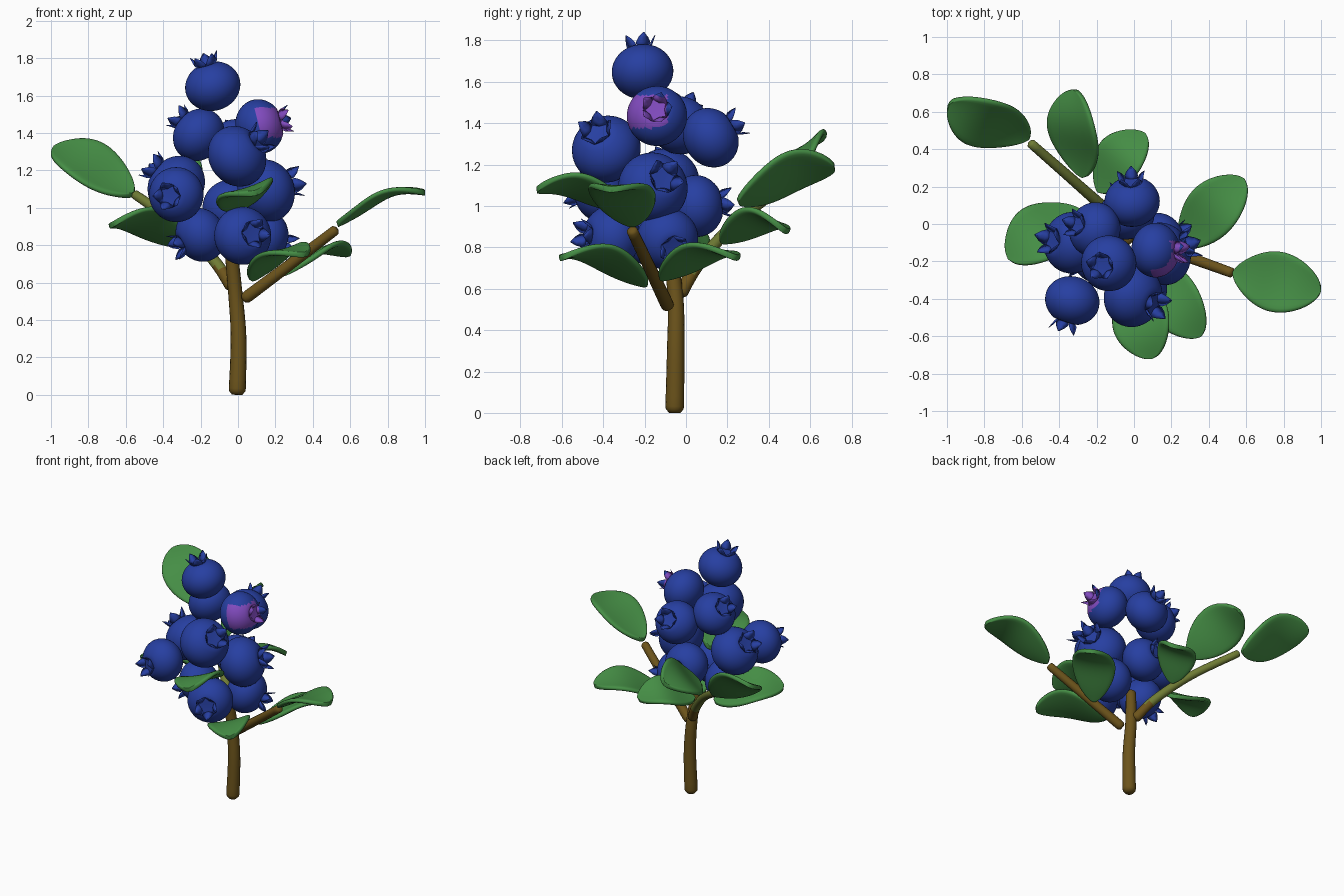
import bpy, bmesh, math
from mathutils import Vector, Quaternion

if "Cube" in bpy.data.objects:
    bpy.data.objects.remove(bpy.data.objects["Cube"])


def mat(name, r, g, b):
    m = bpy.data.materials.new(name)
    m.diffuse_color = (r, g, b, 1)
    m.use_nodes = True
    m.node_tree.nodes["Principled BSDF"].inputs["Base Color"].default_value = m.diffuse_color
    return m


BLUE = mat("berry blue", .02, .05, .36)
PURPLE = mat("blush purple", .22, .07, .52)
GREEN = mat("leaf green", .06, .27, .06)
BROWN = mat("bark brown", .15, .088, .011)
OLIVE = mat("young stem olive", .16, .2, .035)


def finish(bm, name, mats):
    bmesh.ops.remove_doubles(bm, verts=bm.verts, dist=1e-4)
    bmesh.ops.recalc_face_normals(bm, faces=bm.faces)
    for f in bm.faces:
        f.smooth = True
    me = bpy.data.meshes.new(name)
    bm.to_mesh(me)
    bm.free()
    for m in mats:
        me.materials.append(m)
    ob = bpy.data.objects.new(name, me)
    bpy.context.collection.objects.link(ob)
    return ob


# Berry: oblate lathe with a dimple, plus a crown of five pointed sepals
def berry(name, c, axis, r, blush=False):
    q = Vector((0, 0, 1)).rotation_difference(Vector(axis))
    c = Vector(c)
    bm = bmesh.new()
    n, m = 48, 26
    rings = []
    for i in range(m + 1):
        a = math.pi * i / m
        rad, h = r * math.sin(a), -.88 * r * math.cos(a)
        if h > 0 and rad < .42 * r:          # sink the dimple
            h -= .1 * r * (1 - (rad / (.42 * r)) ** 2)
        rings.append([bm.verts.new((rad * math.cos(2 * math.pi * k / n),
                                    rad * math.sin(2 * math.pi * k / n), h)) for k in range(n)])
    for a, b in zip(rings, rings[1:]):
        for k in range(n):
            bm.faces.new((a[k], a[(k + 1) % n], b[(k + 1) % n], b[k]))
    # Sepals: (radius, height, half width, half thickness) along each one
    steps = [(.24, .70, .17, .04), (.36, .88, .25, .045), (.43, 1.03, .17, .035), (.52, 1.18, .02, .012)]
    for k in range(5):
        ang = 2 * math.pi * k / 5 + .3
        e = Vector((math.cos(ang), math.sin(ang), 0))
        s = Vector((-e.y, e.x, 0))
        prev = None
        for rad, h, w, t in steps:
            p = e * rad + Vector((0, 0, h))
            ring = [bm.verts.new((p + d) * r) for d in (s * w, e * t, -s * w, -e * t)]
            if prev:
                for j in range(4):
                    bm.faces.new((prev[j], prev[(j + 1) % 4], ring[(j + 1) % 4], ring[j]))
            else:
                bm.faces.new(ring[::-1])
            prev = ring
        bm.faces.new(prev)
    if blush:                                 # one painted patch on the crown side
        for f in bm.faces:
            p = f.calc_center_median()
            d = q @ p
            if p.z > 0 and d.y < .05 and -.06 + .6 * max(d.y, 0) < d.z < .1:
                f.material_index = 1
    for v in bm.verts:
        v.co = q @ v.co + c
    return finish(bm, name, [BLUE, PURPLE])


BERRIES = [
    ((-.135, -.21, 1.65), (-.3, -.1, 1), .149),
    ((-.21, -.03, 1.39), (-.7, .2, .6), .147),
    ((-.005, -.385, 1.275), (.75, -.3, .55), .168),
    ((-.01, .12, 1.33), (-.05, .85, .5), .148),
    ((.15, -.16, 1.09), (.9, .35, .3), .17),
    ((-.33, -.10, 1.12), (-.75, .1, .6), .165),
    ((-.33, -.41, 1.07), (-.3, -.95, -.05), .147),
    ((-.2, -.17, .855), (-.8, -.2, -.4), .147),
    ((.025, -.36, .85), (.4, -.9, .08), .155),
    ((.135, -.09, .84), (.8, .2, -.3), .15),
    ((-.04, .05, 1.0), (-.1, 1, .12), .15),
]
for i, (c, a, r) in enumerate(BERRIES):
    berry(f"berry_{i + 1}", c, a, r)
berry("blushing_berry", (.115, -.14, 1.435), (1, -.02, .26), .146, True)


# Leaf: arched, slightly cupped oval blade from base to tip
def leaf(name, base, tip, w, arch, roll):
    base, tip = Vector(base), Vector(tip)
    u = (tip - base).normalized()
    s = u.cross(Vector((0, 0, 1))).normalized()
    s = Quaternion(u, math.radians(roll)) @ s
    nrm = s.cross(u)
    bm = bmesh.new()
    nt, ns = 20, 8
    grid = []
    for i in range(nt + 1):
        t = (1 - math.cos(math.pi * i / nt)) / 2
        half = w * max(0, math.sin(math.pi * t ** 1.15)) ** .52
        lift = arch * math.sin(math.pi * t) + .015 * math.sin(2 * math.pi * (t - .5))
        row = []
        for j in range(ns + 1):
            x = 2 * j / ns - 1
            row.append(bm.verts.new(base.lerp(tip, t) + s * half * x
                                    + nrm * (lift + .1 * half * x * x)))
        grid.append(row)
    for a, b in zip(grid, grid[1:]):
        for j in range(ns):
            bm.faces.new((a[j], a[j + 1], b[j + 1], b[j]))
    ob = finish(bm, name, [GREEN])
    mod = ob.modifiers.new("thickness", 'SOLIDIFY')
    mod.thickness, mod.offset = .03, 0
    sub = ob.modifiers.new("soft edge", 'SUBSURF')
    sub.levels = sub.render_levels = 1


LEAVES = [
    ((-.56, .46, 1.07), (-.985, .65, 1.32), .17, .03, -33),
    ((-.27, .25, 1.02), (-.32, .72, 1.19), .165, .04, -38),
    ((-.19, .17, .83), (.06, .48, .88), .14, .07, -20),
    ((-.28, .07, .80), (-.67, -.19, .91), .17, .06, 20),
    ((.25, -.12, .65), (.59, .24, .75), .15, .06, -10),
    ((.53, -.26, .91), (1.0, -.36, 1.08), .165, .05, 0),
    ((0, -.27, .99), (.10, -.72, 1.08), .165, .04, 18),
    ((.08, -.19, .62), (.36, -.60, .75), .15, .06, 12),
]
for i, args in enumerate(LEAVES):
    leaf(f"leaf_{i + 1}", *args)


# Stems: tapered tubes with rounded ends
def stem(name, pts, radii, olive_above=9):
    pts = [Vector(p) for p in pts]
    bm = bmesh.new()
    n, sub = 16, 6
    path = []
    last = len(pts) - 1
    for i in range(last):                     # smooth curve through the points
        p0, p1, p2, p3 = pts[max(i - 1, 0)], pts[i], pts[i + 1], pts[min(i + 2, last)]
        for k in range(sub):
            t = k / sub
            p = .5 * (2 * p1 + (p2 - p0) * t + (2 * p0 - 5 * p1 + 4 * p2 - p3) * t * t
                      + (3 * p1 - p0 - 3 * p2 + p3) * t ** 3)
            path.append((p, radii[0] + (radii[1] - radii[0]) * (i + t) / last))
    path.append((pts[-1], radii[1]))
    d0 = (path[1][0] - path[0][0]).normalized()
    d1 = (path[-1][0] - path[-2][0]).normalized()
    r0, r1 = radii
    path[0] = (path[0][0] + d0 * r0 * .4, r0 * .93)
    path = [(pts[0], r0 * .6)] + path + [(pts[-1] + d1 * r1 * .4, r1 * .6)]
    rings = []
    for i, (p, r) in enumerate(path):
        d = (path[min(i + 1, len(path) - 1)][0] - path[max(i - 1, 0)][0]).normalized()
        a = d.cross(Vector((0, 1, 0))).normalized()
        b = d.cross(a)
        rings.append([bm.verts.new(p + r * (a * math.cos(2 * math.pi * k / n)
                                            + b * math.sin(2 * math.pi * k / n))) for k in range(n)])
    for a, b in zip(rings, rings[1:]):
        for k in range(n):
            bm.faces.new((a[k], a[(k + 1) % n], b[(k + 1) % n], b[k]))
    bm.faces.new(rings[0])
    bm.faces.new(rings[-1])
    for f in bm.faces:
        f.material_index = int(f.calc_center_median().z > olive_above)
    finish(bm, name, [BROWN, OLIVE])


stem("main_stem", [(-.005, -.055, 0), (.003, -.05, .3), (-.015, -.05, .55), (-.04, -.08, .8)], (.046, .034))
stem("right_branch", [(.03, -.085, .51), (.27, -.17, .69), (.52, -.26, .88)], (.033, .027))
stem("left_branch", [(-.03, -.03, .57), (-.13, .06, .72), (-.31, .22, .9), (-.55, .43, 1.07)],
     (.034, .025), .68)
